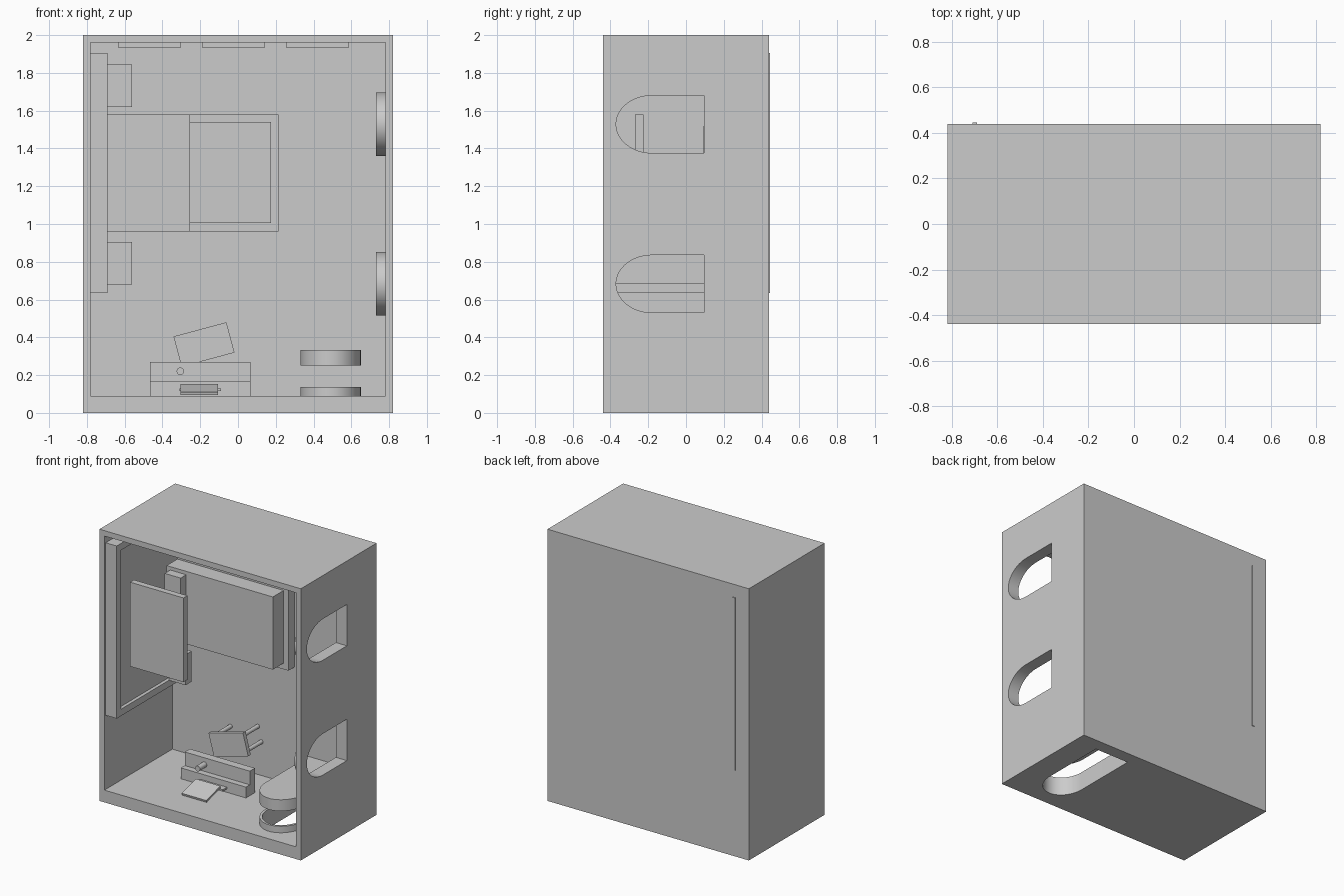
import bpy, bmesh, math
from mathutils import Matrix

if "Cube" in bpy.data.objects:
    bpy.data.objects.remove(bpy.data.objects["Cube"])


def finish(name, bm):
    bmesh.ops.recalc_face_normals(bm, faces=bm.faces)
    me = bpy.data.meshes.new(name)
    bm.to_mesh(me)
    bm.free()
    ob = bpy.data.objects.new(name, me)
    bpy.context.collection.objects.link(ob)
    return ob


def box(name, x, y, z):
    bm = bmesh.new()
    bmesh.ops.create_cube(bm, size=1)
    for v in bm.verts:
        v.co = [(a + b) / 2 + c * (b - a) for (a, b), c in zip((x, y, z), v.co)]
    return finish(name, bm)


def rod(name, x, z, y0, y1, r, n=20):
    bm = bmesh.new()
    m = Matrix.Translation((x, (y0 + y1) / 2, z)) @ Matrix.Rotation(math.pi / 2, 4, 'X')
    bmesh.ops.create_cone(bm, cap_ends=True, segments=n, radius1=r, radius2=r,
                          depth=y1 - y0, matrix=m)
    return smooth(finish(name, bm))


def smooth(ob):
    bpy.ops.object.select_all(action='DESELECT')
    bpy.context.view_layer.objects.active = ob
    ob.select_set(True)
    bpy.ops.object.shade_smooth_by_angle(angle=math.radians(35))
    return ob


def arch(name, axis, centre, half, rise, y_spring, y_base, d0, d1):
    """Arched prism whose crown points to -y, extruded along x or z."""
    pts = [(half, y_base)]
    for i in range(33):
        a = math.pi * i / 32
        pts.append((half * math.cos(a), y_spring - rise * math.sin(a)))
    pts.append((-half, y_base))
    bm = bmesh.new()
    to3 = (lambda u, y, d: (d, y, centre + u)) if axis == 'x' else (lambda u, y, d: (centre + u, y, d))
    rings = [[bm.verts.new(to3(u, y, d)) for u, y in pts] for d in (d0, d1)]
    bm.faces.new(rings[0])
    bm.faces.new(rings[1])
    n = len(pts)
    for i in range(n):
        j = (i + 1) % n
        bm.faces.new((rings[0][i], rings[0][j], rings[1][j], rings[1][i]))
    return finish(name, bm)


def cut(ob, cutter):
    mod = ob.modifiers.new("cut", 'BOOLEAN')
    mod.operation = 'DIFFERENCE'
    mod.solver = 'EXACT'
    mod.object = cutter
    bpy.context.view_layer.objects.active = ob
    bpy.ops.object.modifier_apply(modifier=mod.name)


def discard(ob):
    bpy.data.objects.remove(ob, do_unlink=True)


# room shell lying on its wall, open towards the front
room = box("room_shell", (-.82, .82), (-.44, .44), (0, 2))
hollow = box("hollow_cutter", (-.78, .78), (-.6, .35), (.09, 1.96))
cut(room, hollow)
discard(hollow)

# arched windows with raised frames
for i, zc in enumerate((.683, 1.528)):
    hole = arch("window_cutter", 'x', zc, .152, .19, -.18, .095, .6, .95)
    frame = arch("window_frame_%d" % (i + 1), 'x', zc, .168, .207, -.18, .112, .73, .785)
    cut(room, hole)
    cut(frame, hole)
    smooth(frame)
    discard(hole)

# doorway, its frame and the door slab
hole = arch("door_cutter", 'z', .49, .142, .175, -.15, .345, -.1, .2)
frame = arch("door_frame", 'z', .49, .16, .193, -.15, .352, .085, .138)
cut(room, hole)
cut(frame, hole)
smooth(frame)
discard(hole)
smooth(room)
smooth(arch("door_slab", 'z', .49, .16, .193, -.15, .35, .25, .333))

# headboard wall with recessed panel and a rim through the floor
head = box("headboard", (-.785, -.69), (-.425, .40), (.635, 1.905))
recess = box("recess_cutter", (-.715, -.5), (-.375, .38), (.685, 1.855))
cut(head, recess)
discard(recess)
box("headboard_rim", (-.71, -.69), (.40, .446), (.635, 1.905))

# bed
box("bed_base", (-.69, .215), (.28, .352), (.96, 1.58))
box("mattress", (-.69, .175), (.155, .28), (1.005, 1.54))
for i, z in enumerate((1.03, 1.305)):
    box("pillow_%d" % (i + 1), (-.66, -.53), (.09, .155), (z, z + .21))
box("bed_canopy", (-.69, -.255), (-.27, -.225), (.96, 1.58))

# bedside shelves
for i, z in enumerate((.68, 1.62)):
    box("nightstand_%d" % (i + 1), (-.695, -.56), (.19, .26), (z, z + .225))

# pictures on the far wall
for i, x in enumerate((-.635, -.19, .255)):
    box("picture_%d" % (i + 1), (x, x + .333), (-.25, .1), (1.935, 1.962))

# desk with raised shelf, cup and monitor
box("desk_top", (-.465, .065), (.045, .105), (.088, .27))
box("desk_shelf", (-.465, .065), (0, .045), (.088, .17))
rod("cup", -.305, .22, -.035, .045, .02)
box("monitor_stand", (-.31, -.09), (-.05, 0), (.115, .128))
screen = box("monitor", (-.1, .1), (-.085, .085), (-.008, .008))
screen.location = (-.205, -.135, .124)
screen.rotation_euler = (math.radians(15), 0, 0)

# chair turned at an angle
turn = math.radians(15)
seat = box("chair_seat", (-.145, .145), (.145, .175), (-.083, .083))
seat.location = (-.18, 0, .362)
seat.rotation_euler = (0, -turn, 0)
k = 0
for u in (-.115, .115):
    for w in (-.055, .055):
        k += 1
        rod("chair_leg_%d" % k, -.18 + u * math.cos(turn) - w * math.sin(turn),
            .362 + u * math.sin(turn) + w * math.cos(turn), .17, .352, .015, 16)
